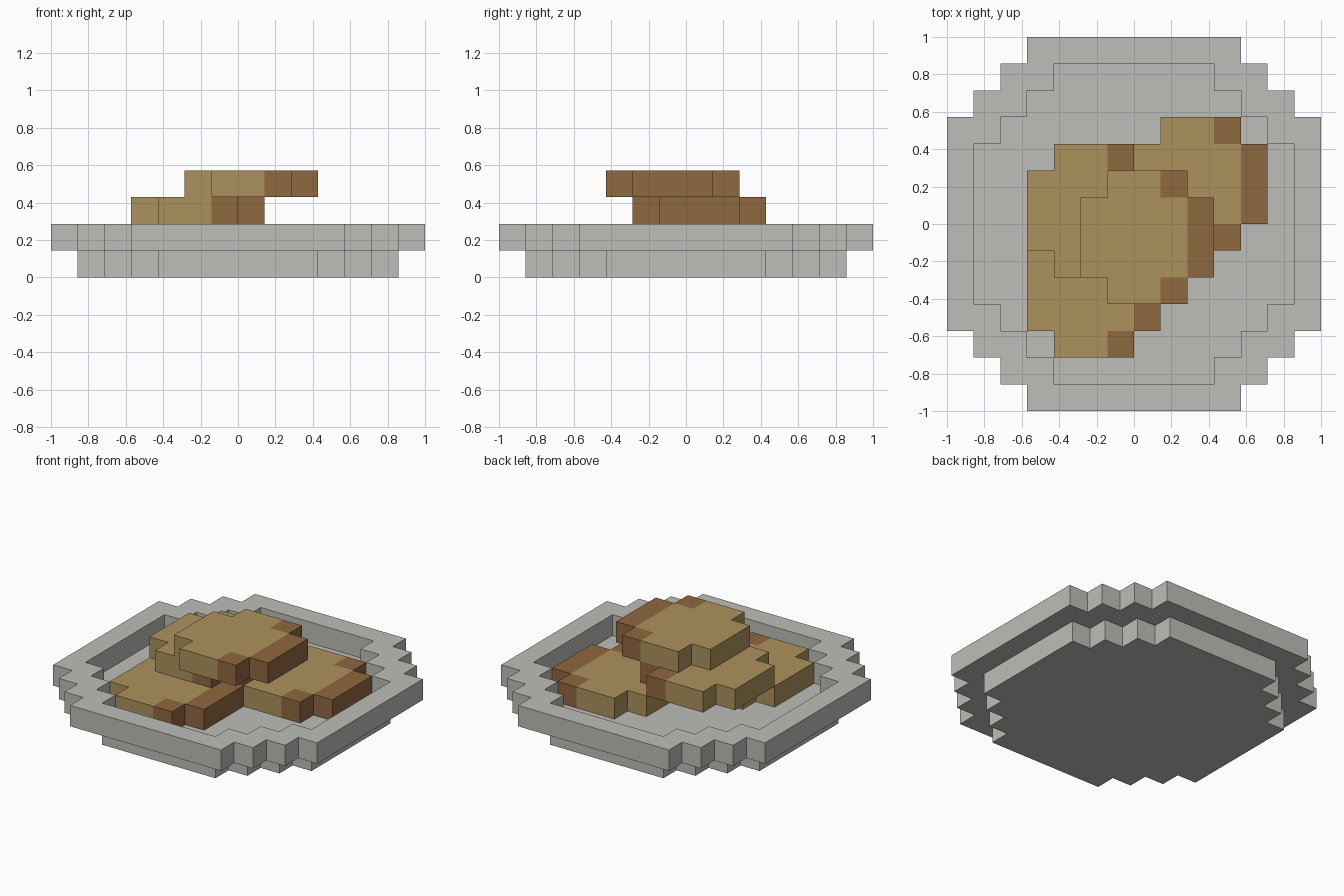
import bpy
import bmesh

U = 1 / 7  # size of one block

cube = bpy.data.objects.get("Cube")
if cube:
    bpy.data.objects.remove(cube, do_unlink=True)


def make_material(name, color):
    mat = bpy.data.materials.new(name)
    mat.use_nodes = True
    mat.diffuse_color = (*color, 1)
    bsdf = next(n for n in mat.node_tree.nodes if n.type == 'BSDF_PRINCIPLED')
    bsdf.inputs["Base Color"].default_value = (*color, 1)
    bsdf.inputs["Roughness"].default_value = 0.9
    return mat


plate_gray = make_material("plate_gray", (0.51, 0.515, 0.485))
biscuit_tan = make_material("biscuit_tan", (0.413, 0.287, 0.109))
crust_brown = make_material("crust_brown", (0.275, 0.138, 0.051))


def build_slab(name, cells, level, materials):
    """Block-stepped slab, one block thick; cells maps (x, y) to a material index."""
    bm = bmesh.new()
    z0, z1 = level * U, (level + 1) * U

    def add_face(points, index):
        face = bm.faces.new([bm.verts.new(p) for p in points])
        face.material_index = index

    for (i, j), index in cells.items():
        corners = [((i + a) * U, (j + b) * U) for a, b in ((0, 0), (1, 0), (1, 1), (0, 1))]
        add_face([(x, y, z1) for x, y in corners], index)
        add_face([(x, y, z0) for x, y in reversed(corners)], index)
        # Walls only where the slab ends
        for k, (dx, dy) in enumerate(((0, -1), (1, 0), (0, 1), (-1, 0))):
            if (i + dx, j + dy) not in cells:
                p, q = corners[k], corners[(k + 1) % 4]
                add_face([(*p, z0), (*q, z0), (*q, z1), (*p, z1)], index)

    # Weld the blocks and merge flat areas of one colour
    bmesh.ops.remove_doubles(bm, verts=bm.verts, dist=U / 100)
    bmesh.ops.dissolve_limit(bm, angle_limit=0.01, verts=bm.verts, edges=bm.edges,
                             delimit={'MATERIAL'})
    bmesh.ops.recalc_face_normals(bm, faces=bm.faces)
    mesh = bpy.data.meshes.new(name)
    bm.to_mesh(mesh)
    bm.free()
    for mat in materials:
        mesh.materials.append(mat)
    obj = bpy.data.objects.new(name, mesh)
    bpy.context.collection.objects.link(obj)


def stepped_disc(radius):
    """Cells of a round outline with three stair steps at each corner."""
    cells = {}
    for i in range(-radius, radius):
        for j in range(-radius, radius):
            ax, ay = max(i + 1, -i), max(j + 1, -j)
            if ax + ay <= 2 * radius - 3:
                cells[i, j] = 0
    return cells


# Plate: stepped base, and a rim one block wide around and above it
base = stepped_disc(6)
outer = stepped_disc(7)


def fill_flats(cells, radius):
    """Square off the outline to its straight sides."""
    for i in range(-radius, radius):
        for j in range(-radius, radius):
            ax, ay = max(i + 1, -i), max(j + 1, -j)
            if ax + ay <= 2 * radius - 3 + 0 or (ax - (radius - 3)) + (ay - (radius - 3)) <= 3:
                cells[i, j] = 0
    return cells


base = fill_flats(base, 6)
outer = fill_flats(outer, 7)
rim = {c: 0 for c in outer if c not in base}
build_slab("plate_base", base, 0, [plate_gray])
build_slab("plate_rim", rim, 1, [plate_gray])


# Biscuits: five blocks wide without corners, browned at the +x end of each row
def build_biscuit(name, x, y, level):
    cells = {}
    for row in range(5):
        inset = 1 if row in (0, 4) else 0
        for col in range(inset, 5 - inset):
            cells[x + col, y + row] = int(col == 4 - inset)
    build_slab(name, cells, level, [biscuit_tan, crust_brown])


build_biscuit("front_biscuit", -4, -5, 1)
build_biscuit("side_biscuit", 0, -1, 1)
build_biscuit("middle_biscuit", -4, -2, 2)
build_biscuit("top_biscuit", -2, -3, 3)
